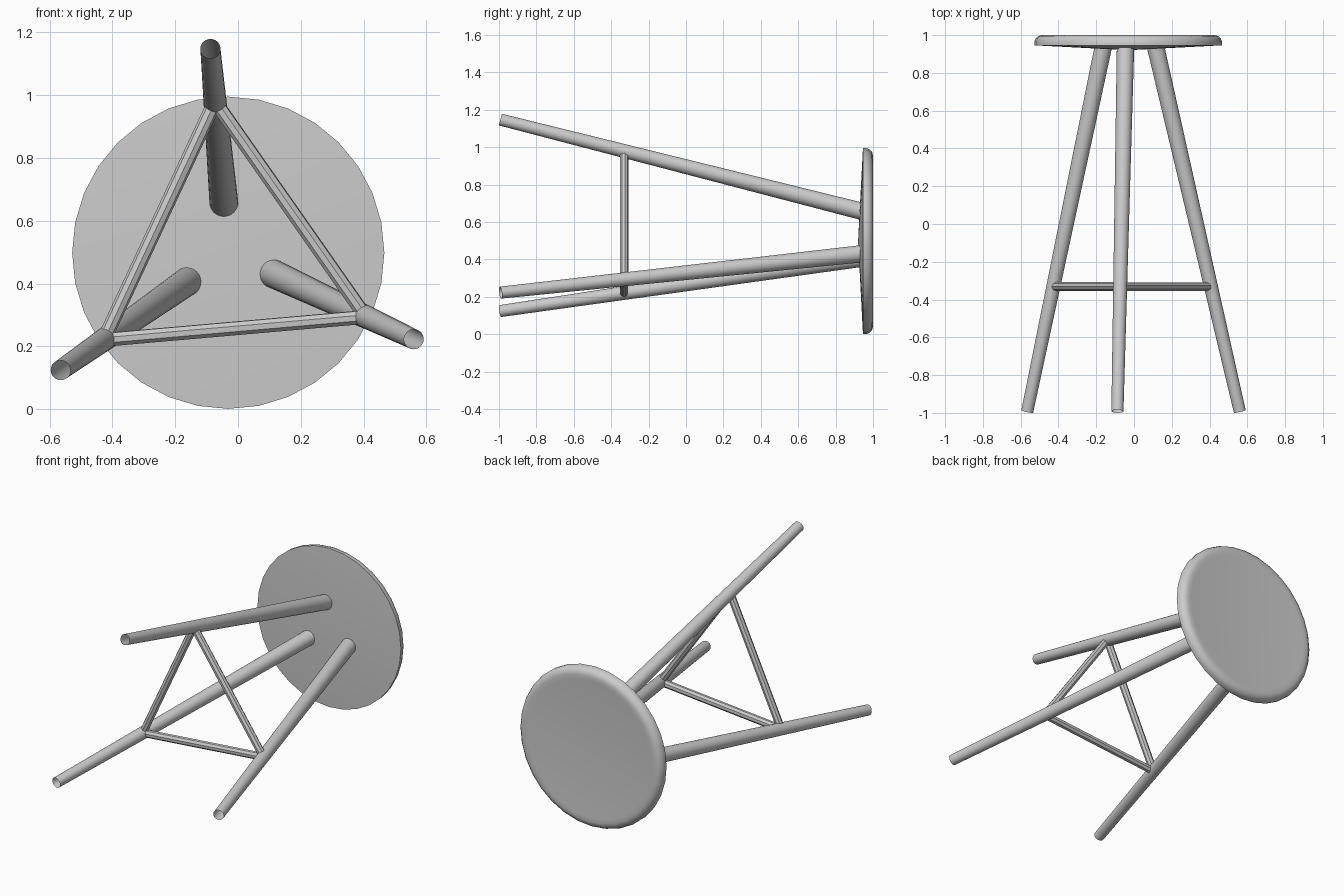
import bpy, bmesh, math
from mathutils import Vector

cube = bpy.data.objects.get("Cube")
if cube:
    bpy.data.objects.remove(cube, do_unlink=True)

grey = bpy.data.materials.new("plain grey")
grey.use_nodes = True
colour = (0.6, 0.6, 0.6, 1)
grey.diffuse_color = colour
grey.node_tree.nodes["Principled BSDF"].inputs["Base Color"].default_value = colour

CENTRE = Vector((-0.031, 0, 0.498))
ANGLES = {"upper": 95, "lower_right": 215, "lower_left": 335}


def finish(bm, name):
    """Turn a bmesh into a shaded, coloured object."""
    mesh = bpy.data.meshes.new(name)
    bm.to_mesh(mesh)
    bm.free()
    mesh.materials.append(grey)
    obj = bpy.data.objects.new(name, mesh)
    bpy.context.collection.objects.link(obj)
    bpy.ops.object.select_all(action="DESELECT")
    obj.select_set(True)
    bpy.context.view_layer.objects.active = obj
    bpy.ops.object.shade_smooth_by_angle(angle=math.radians(30))
    return obj


def rod(name, start, end, r1, r2, sides, turn=0.0):
    """Open-ended tapered rod between two points."""
    bm = bmesh.new()
    axis = end - start
    bmesh.ops.create_cone(bm, cap_ends=False, segments=sides,
                          radius1=r1, radius2=r2, depth=axis.length)
    bmesh.ops.rotate(bm, verts=bm.verts, matrix=Vector((0, 0, 1)).rotation_difference(
        Vector((0, 1, 0))).to_matrix())
    # Roll about the rod's own axis, then aim it
    spin = Vector((0, 1, 0)).rotation_difference(axis.normalized()).to_matrix()
    for v in bm.verts:
        c, s = math.cos(turn), math.sin(turn)
        x, y, z = v.co
        v.co = spin @ Vector((x * c - z * s, y, x * s + z * c)) + (start + end) / 2
    return finish(bm, name)


def around(angle, radius, y):
    """Point at an angle and distance from the stool's axis."""
    a = math.radians(angle)
    return CENTRE + Vector((radius * math.cos(a), y, radius * math.sin(a)))


# Seat: lathed disc with conical underside, rounded rim and dished top
profile = [(0, 0.92), (0.497, 0.946), (0.497, 0.965), (0.49, 0.982),
           (0.476, 0.995), (0.455, 1.0), (0.43, 0.998), (0, 0.988)]
bm = bmesh.new()
verts = [bm.verts.new(CENTRE + Vector((r, y, 0))) for r, y in profile]
edges = [bm.edges.new(pair) for pair in zip(verts, verts[1:])]
bmesh.ops.spin(bm, geom=verts + edges, cent=CENTRE, axis=(0, 1, 0),
               angle=math.tau, steps=32)
bmesh.ops.remove_doubles(bm, verts=bm.verts, dist=0.0005)
bmesh.ops.recalc_face_normals(bm, faces=bm.faces)
finish(bm, "seat")

# Splayed legs, thicker at the seat
FOOT_R, TOP_R, FOOT_Y, TOP_Y = 0.652, 0.16, -0.992, 0.94
for side, angle in ANGLES.items():
    rod(side + "_leg", around(angle, FOOT_R, FOOT_Y), around(angle, TOP_R, TOP_Y),
        0.032, 0.046, 24)

# Triangle of stretchers joining the leg axes
BAR_Y = -0.331
t = (BAR_Y - FOOT_Y) / (TOP_Y - FOOT_Y)
bar_radius = FOOT_R + (TOP_R - FOOT_R) * t
corners = [around(a, bar_radius, BAR_Y) for a in ANGLES.values()]
for i in range(3):
    rod(f"stretcher_{i + 1}", corners[i], corners[(i + 1) % 3],
        0.023, 0.023, 8, math.pi / 8)
